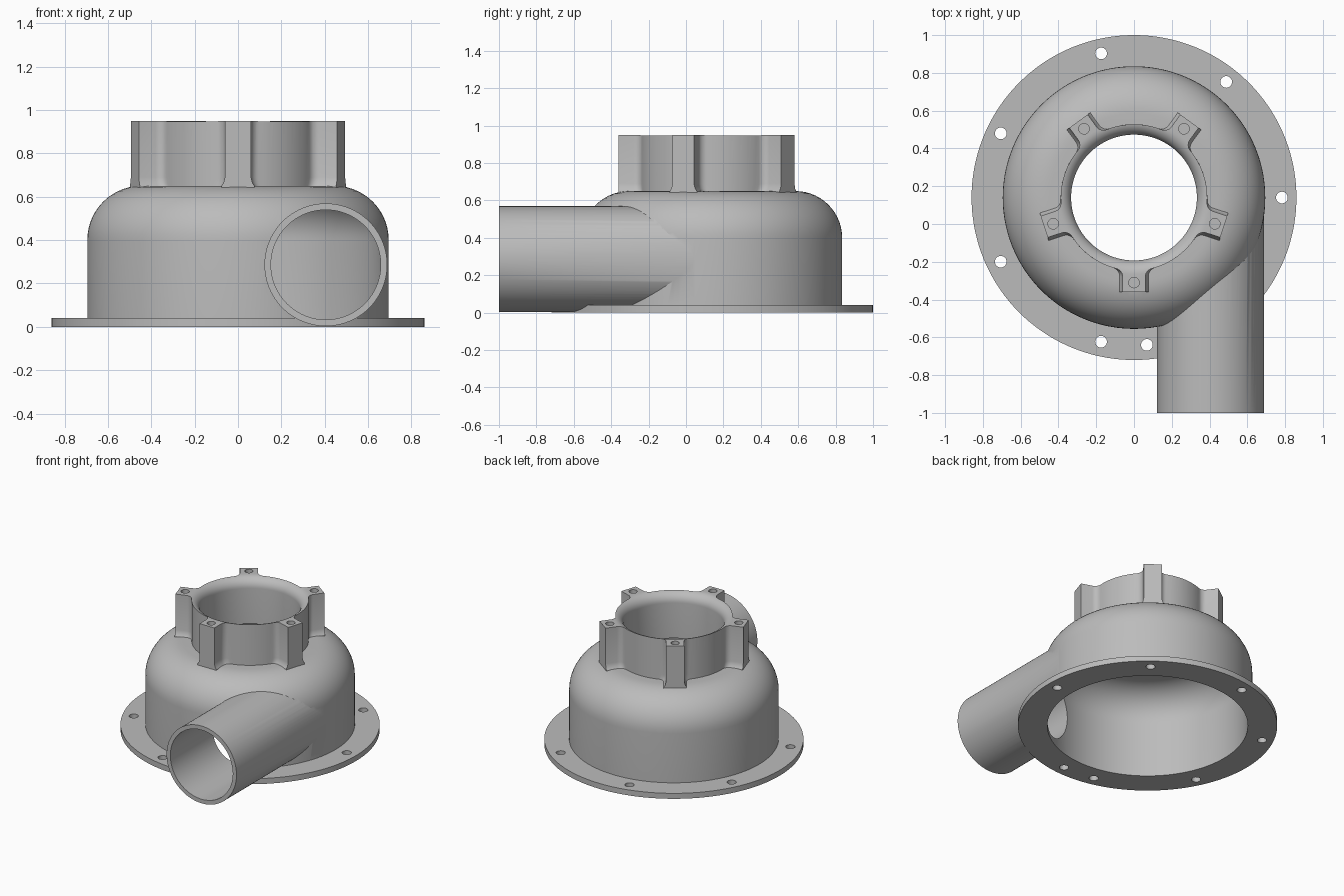
import bpy, bmesh
from math import sin, cos, pi, radians, atan2, sqrt, tau
from mathutils import Matrix, Vector

if "Cube" in bpy.data.objects:
    bpy.data.objects.remove(bpy.data.objects["Cube"], do_unlink=True)

CY = 0.14                      # housing axis position in y
BODY_R, WALL, SHOULDER = 0.695, 0.03, 0.25
NECK_R, FILLET, TOP = 0.388, 0.045, 0.95
PIPE_X, PIPE_Z, PIPE_R = 0.405, 0.286, 0.283

metal = bpy.data.materials.new("cast grey")
metal.use_nodes = True
grey = (0.5, 0.5, 0.5, 1)
metal.diffuse_color = grey
metal.node_tree.nodes["Principled BSDF"].inputs["Base Color"].default_value = grey


def finish(name, bm):
    bmesh.ops.remove_doubles(bm, verts=bm.verts, dist=1e-5)
    bmesh.ops.recalc_face_normals(bm, faces=bm.faces)
    mesh = bpy.data.meshes.new(name)
    bm.to_mesh(mesh)
    bm.free()
    mesh.materials.append(metal)
    ob = bpy.data.objects.new(name, mesh)
    bpy.context.collection.objects.link(ob)
    return ob


def loft(name, rings):
    """Closed solid through rings of equal point count."""
    bm = bmesh.new()
    loops = [[bm.verts.new(p) for p in ring] for ring in rings]
    n = len(loops[0])
    for a, b in zip(loops, loops[1:]):
        for i in range(n):
            j = (i + 1) % n
            bm.faces.new((a[i], a[j], b[j], b[i]))
    bm.faces.new(loops[0][::-1])
    bm.faces.new(loops[-1])
    return finish(name, bm)


def lathe(name, profile, seg=144):
    return loft(name, [[(r * cos(tau * i / seg), CY + r * sin(tau * i / seg), z)
                        for i in range(seg)] for r, z in profile])


def cylinder(name, r, start, end, seg=96):
    start, end = Vector(start), Vector(end)
    turn = (end - start).to_track_quat('Z', 'Y')
    ring = [turn @ Vector((r * cos(tau * i / seg), r * sin(tau * i / seg), 0))
            for i in range(seg)]
    return loft(name, [[p + c for p in ring] for c in (start, end)])


def arc(cx, cz, r, a0, a1, n=14):
    return [(cx + r * cos(radians(a0 + (a1 - a0) * i / n)),
             cz + r * sin(radians(a0 + (a1 - a0) * i / n))) for i in range(n + 1)]


def combine(target, tool, op):
    mod = target.modifiers.new(op, 'BOOLEAN')
    mod.operation, mod.solver, mod.object = op, 'EXACT', tool
    bpy.context.view_layer.objects.active = target
    bpy.ops.object.modifier_apply(modifier=mod.name)
    bpy.data.objects.remove(tool, do_unlink=True)


def neck_outline(z, w):
    """Round neck with five filleted screw bosses of half width w."""
    s = w + FILLET
    t = sqrt((NECK_R + FILLET) ** 2 - s * s)
    end = 180 + atan2(t, s) * 180 / pi
    half = [(0.5, w)] + [(y, x) for x, y in arc(s, t, FILLET, 180, end, 6)]
    local = [(p, -q) for p, q in reversed(half)] + half
    gap = atan2(s, t)
    for i in range(1, 12):
        a = gap + (tau / 5 - 2 * gap) * i / 12
        local.append((NECK_R * cos(a), NECK_R * sin(a)))
    ring = []
    for k in range(5):
        rot = Matrix.Rotation(radians(54 + 72 * k), 3, 'Z')
        ring += [rot @ Vector((p, q, z)) + Vector((0, CY, 0)) for p, q in local]
    return ring


# Flange and domed body
housing = lathe("pump_housing", [(0.86, 0), (0.86, 0.04), (BODY_R, 0.04)]
                + arc(BODY_R - SHOULDER, 0.4, SHOULDER, 0, 90))

# Neck with bosses, flared slightly where the bosses meet the dome
neck = loft("neck", [neck_outline(z, w) for z, w in
                     ((0.6, 0.08), (0.65, 0.076), (0.663, 0.067), (0.69, 0.06), (TOP, 0.06))])
combine(housing, neck, 'UNION')

# Tangential outlet pipe
pipe = cylinder("outlet_pipe", PIPE_R, (PIPE_X, -1, PIPE_Z), (PIPE_X, CY, PIPE_Z))
combine(housing, pipe, 'UNION')

# Hollow inside, bore and rounded lip
cavity = lathe("cavity", [(BODY_R - WALL, -0.1)]
               + arc(BODY_R - SHOULDER, 0.4, SHOULDER - WALL, 0, 90)
               + [(0.333, 0.62)] + arc(0.405, TOP - 0.072, 0.072, 180, 90, 10)
               + [(0.405, 1.05)])
combine(housing, cavity, 'DIFFERENCE')
bore = cylinder("pipe_bore", PIPE_R - WALL, (PIPE_X, -1.1, PIPE_Z), (PIPE_X, CY, PIPE_Z))
combine(housing, bore, 'DIFFERENCE')


def drill(radius, angle, r, z0, z1):
    x, y = radius * cos(radians(angle)), CY + radius * sin(radians(angle))
    combine(housing, cylinder("drill", r, (x, y, z0), (x, y, z1), 24), 'DIFFERENCE')


# Flange bolt holes, the last one moved clear of the pipe
for angle in [k * 360 / 7 for k in range(6)] + [275]:
    drill(0.783, angle, 0.031, -0.1, 0.1)

# Blind screw holes in the bosses
for k in range(5):
    drill(0.45, 54 + 72 * k, 0.028, 0.75, 1.1)

for ob in bpy.context.selected_objects:
    ob.select_set(False)
housing.select_set(True)
bpy.context.view_layer.objects.active = housing
bpy.ops.object.shade_smooth_by_angle(angle=radians(30))
